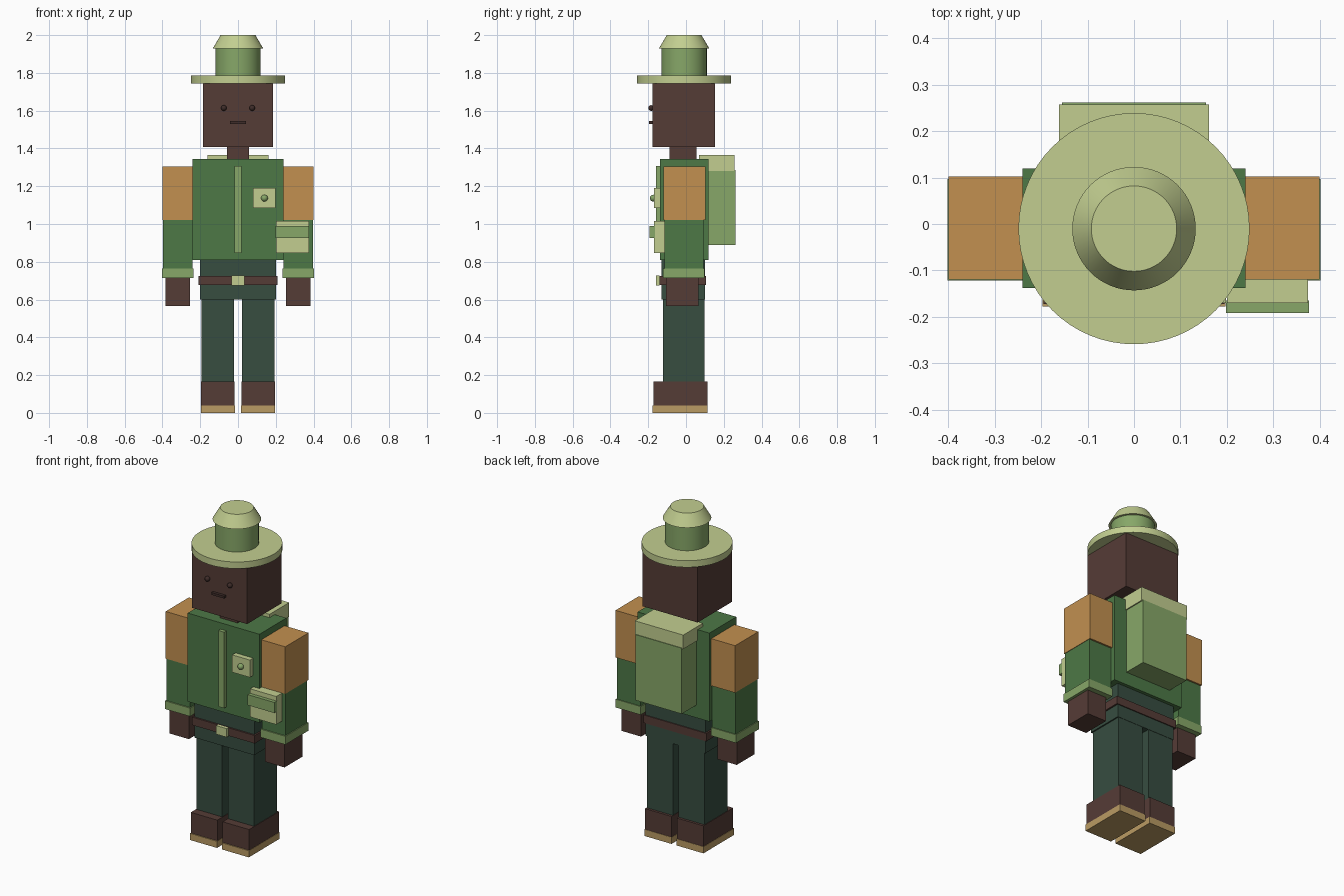
import bpy
import math

if "Cube" in bpy.data.objects:
    bpy.data.objects.remove(bpy.data.objects["Cube"], do_unlink=True)


def material(name, hex_code):
    """Flat material from an sRGB hex string, stored as linear values."""
    channels = [int(hex_code[i:i + 2], 16) / 255 for i in (0, 2, 4)]
    linear = [((c + 0.055) / 1.055) ** 2.4 if c > 0.04 else c / 12.92 for c in channels]
    mat = bpy.data.materials.new(name)
    mat.use_nodes = True
    mat.diffuse_color = (*linear, 1)
    shader = next(n for n in mat.node_tree.nodes if n.type == "BSDF_PRINCIPLED")
    shader.inputs["Base Color"].default_value = (*linear, 1)
    shader.inputs["Roughness"].default_value = 0.9
    return mat


jacket = material("jacket green", "4d7846")
leaf = material("leaf green", "87a768")
pale = material("pale green", "c2ce90")
orange = material("sleeve orange", "c29050")
trouser = material("trouser green", "374d40")
brown = material("dark brown", "553c36")
tan = material("sole tan", "ba9b63")
dark = material("face detail brown", "3e2c29")


def finish(obj, name, mat):
    obj.name = name
    obj.data.materials.append(mat)
    return obj


def box(name, mat, x, y, z):
    """Box spanning the given (low, high) ranges."""
    spans = (x, y, z)
    bpy.ops.mesh.primitive_cube_add(size=1, location=[sum(s) / 2 for s in spans])
    obj = bpy.context.object
    for v in obj.data.vertices:
        for i, s in enumerate(spans):
            v.co[i] *= s[1] - s[0]
    return finish(obj, name, mat)


def pair(name, mat, x, y, z):
    """Matching boxes on both sides; x is given for the left."""
    box("left_" + name, mat, x, y, z)
    box("right_" + name, mat, (-x[1], -x[0]), y, z)


def disc(name, mat, r1, r2, z):
    """Upright cylinder or cone on the hat axis."""
    bpy.ops.mesh.primitive_cone_add(vertices=64, radius1=r1, radius2=r2, depth=z[1] - z[0],
                                    location=(0, -0.01, sum(z) / 2))
    bpy.ops.object.shade_smooth_by_angle(angle=math.radians(30))
    finish(bpy.context.object, name, mat)


def ball(name, mat, radius, location):
    bpy.ops.mesh.primitive_uv_sphere_add(segments=20, ring_count=12, radius=radius, location=location)
    bpy.ops.object.shade_smooth()
    finish(bpy.context.object, name, mat)


# Legs and boots
pair("sole", tan, (0.016, 0.197), (-0.178, 0.115), (0, 0.04))
pair("boot", brown, (0.018, 0.195), (-0.172, 0.113), (0.04, 0.165))
pair("leg", trouser, (0.02, 0.192), (-0.122, 0.098), (0.165, 0.6))

# Hips and belt
box("hips", trouser, (-0.2, 0.2), (-0.13, 0.1), (0.6, 0.81))
box("belt", brown, (-0.21, 0.21), (-0.14, 0.106), (0.677, 0.725))
box("buckle", pale, (-0.035, 0.035), (-0.158, -0.14), (0.675, 0.727))

# Jacket with placket and badge
box("torso", jacket, (-0.24, 0.24), (-0.138, 0.12), (0.81, 1.345))
box("placket", leaf, (-0.019, 0.019), (-0.16, -0.138), (0.847, 1.307))
box("badge", pale, (0.08, 0.198), (-0.17, -0.138), (1.085, 1.19))
ball("badge_stud", leaf, 0.018, (0.14, -0.173, 1.137))

# Arms
pair("upper_sleeve", orange, (0.24, 0.4), (-0.12, 0.102), (1.02, 1.305))
pair("lower_sleeve", jacket, (0.24, 0.397), (-0.115, 0.092), (0.765, 1.02))
pair("cuff", leaf, (0.235, 0.402), (-0.122, 0.097), (0.715, 0.765))
pair("hand", brown, (0.255, 0.385), (-0.105, 0.065), (0.566, 0.715))

# Side pouch
box("pouch", pale, (0.2, 0.375), (-0.17, -0.11), (0.847, 1.017))
box("pouch_flap", leaf, (0.198, 0.377), (-0.192, -0.165), (0.926, 0.99))

# Backpack
box("backpack", leaf, (-0.155, 0.155), (0.115, 0.262), (0.888, 1.285))
box("backpack_flap", pale, (-0.162, 0.162), (0.07, 0.258), (1.28, 1.365))

# Head and face
box("neck", brown, (-0.058, 0.058), (-0.087, 0.055), (1.34, 1.41))
box("head", brown, (-0.185, 0.185), (-0.177, 0.153), (1.407, 1.745))
for side, s in (("left", 1), ("right", -1)):
    ball(side + "_eye", dark, 0.015, (s * 0.075, -0.185, 1.614))
box("mouth", dark, (-0.042, 0.042), (-0.195, -0.177), (1.53, 1.544))

# Hat
disc("hat_brim", pale, 0.249, 0.249, (1.745, 1.785))
disc("hat_crown", leaf, 0.12, 0.12, (1.785, 1.93))
disc("hat_top", pale, 0.133, 0.092, (1.93, 2.0))
